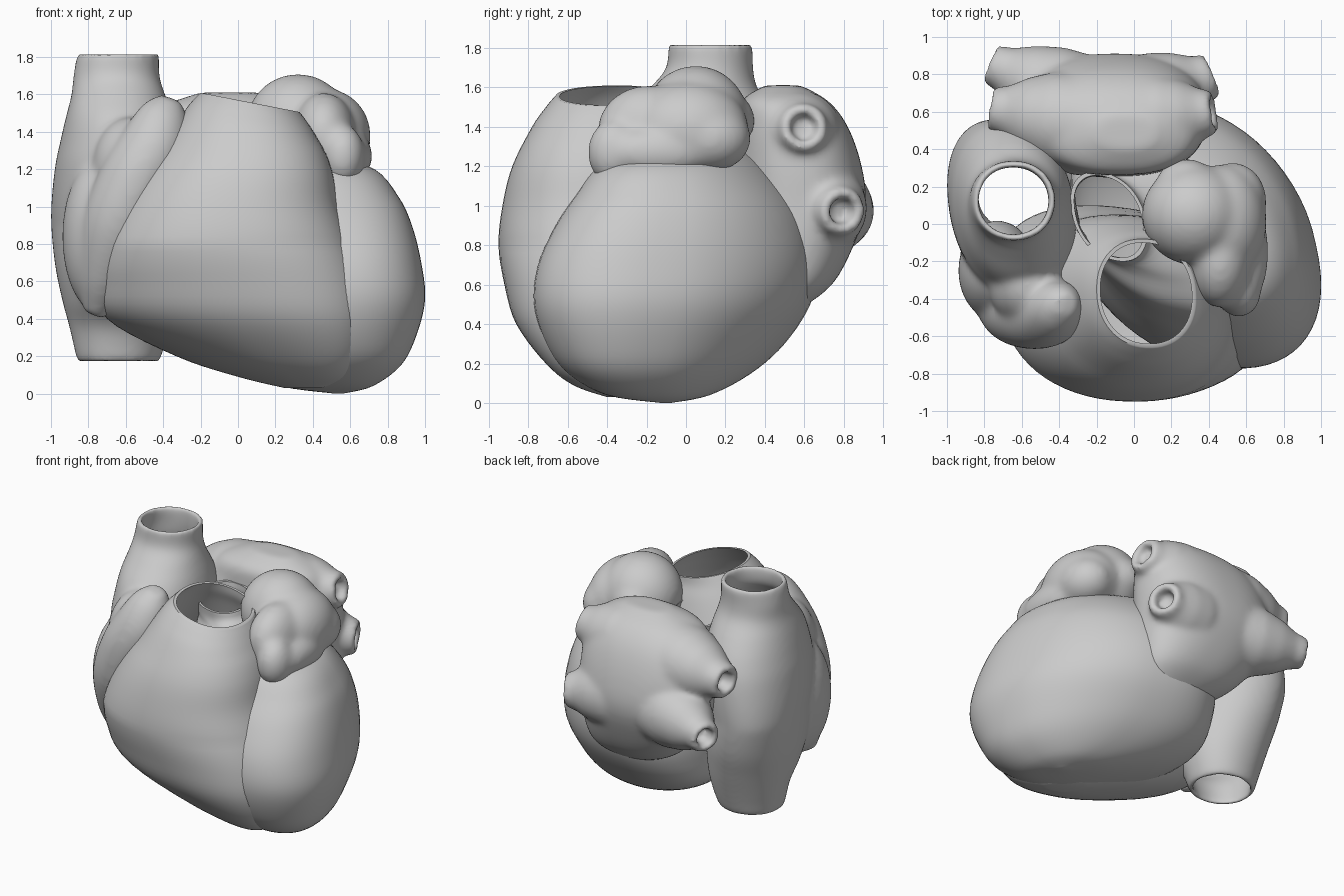
import bpy
import bmesh
import math
from mathutils import Vector, Matrix

cube = bpy.data.objects.get("Cube")
if cube:
    bpy.data.objects.remove(cube)

SEGMENTS = 64
STEPS = 5

tissue = bpy.data.materials.new("pale_grey")
tissue.use_nodes = True
tissue.diffuse_color = (.6, .6, .6, 1)
tissue.node_tree.nodes["Principled BSDF"].inputs["Base Color"].default_value = (.6, .6, .6, 1)


def smooth_rings(rings):
    """Catmull-Rom interpolation between neighbouring rings."""
    result = []
    last = len(rings) - 1
    for i in range(last):
        a, b = rings[max(i - 1, 0)], rings[i]
        c, d = rings[i + 1], rings[min(i + 2, last)]
        for step in range(STEPS):
            t = step / STEPS
            result.append([
                q + t * (r - p) / 2 + t * t * (p - 2.5 * q + 2 * r - s / 2)
                + t ** 3 * (s - p + 3 * (q - r)) / 2
                for p, q, r, s in zip(a, b, c, d)])
    result.append(list(rings[last]))
    return result


def soft_power(value, power):
    return math.copysign(abs(value) ** power, value)


def outline(ring, skew, power, inset=0):
    """Rounded horizontal section filling the given x and y limits."""
    z, x0, x1, y0, y1 = ring
    rx = max((x1 - x0) / 2 - inset, .01)
    ry = max((y1 - y0) / 2 - inset, .01)
    points = []
    for i in range(SEGMENTS):
        angle = math.tau * i / SEGMENTS
        points.append(Vector((
            (x0 + x1) / 2 + rx * soft_power(math.cos(angle), power),
            (y0 + y1) / 2 + ry * soft_power(math.sin(angle + skew(z)), power), z)))
    return points


def skin(bm, loops, ring_closed=False):
    """Bridge successive loops, capping the ends unless they join up."""
    verts = [[bm.verts.new(p) for p in loop] for loop in loops]
    pairs = list(zip(verts, verts[1:]))
    if ring_closed:
        pairs.append((verts[-1], verts[0]))
    else:
        bm.faces.new(verts[0])
        bm.faces.new(verts[-1])
    for low, high in pairs:
        count = len(low)
        for i in range(count):
            j = (i + 1) % count
            bm.faces.new((low[i], low[j], high[j], high[i]))


def add_chamber(bm, rings, skew=lambda z: 0, power=.92, wall=0, open_ends=False):
    rings = smooth_rings(rings)
    loops = [outline(r, skew, power) for r in rings]
    if wall:
        inner = rings if open_ends else [r for r in rings if r[0] > wall + rings[0][0]]
        loops += [outline(r, skew, power, wall) for r in reversed(inner)]
    skin(bm, loops, open_ends)


def add_tube(bm, path):
    """Round tube along points of (x, y, z, radius)."""
    centres = [Vector(p[:3]) for p in path]
    turn = (max(centres, key=lambda c: (c - centres[0]).length) - centres[0]).to_track_quat("Z", "Y")
    loops = []
    for centre, point in zip(centres, path):
        loops.append([centre + turn @ Vector((math.cos(a), math.sin(a), 0)) * point[3]
                      for a in (math.tau * i / SEGMENTS for i in range(SEGMENTS))])
    skin(bm, loops)


def add_vein(bm, root, root_radius, end, radius):
    """Broad shoulder of the atrium tapering to a vein with a hollow mouth."""
    root, end = Vector(root), Vector(end)

    def at(t, r):
        return (*root.lerp(end, t), r)
    add_tube(bm, [at(0, root_radius), at(.4, root_radius * .9),
                  at(.65, (root_radius + radius) / 2), at(.85, radius * 1.12),
                  at(.97, radius), at(1, radius * .92),
                  at(1, radius * .6), at(.8, radius * .5)])


def add_blob(bm, centre, size):
    matrix = Matrix.Translation(centre) @ Matrix.Diagonal((*size, 1))
    bmesh.ops.create_uvsphere(bm, u_segments=32, v_segments=20, radius=1, matrix=matrix)


def finish(name, bm, fuse=0, relax=8):
    bmesh.ops.recalc_face_normals(bm, faces=bm.faces)
    mesh = bpy.data.meshes.new(name)
    bm.to_mesh(mesh)
    bm.free()
    mesh.materials.append(tissue)
    obj = bpy.data.objects.new(name, mesh)
    bpy.context.collection.objects.link(obj)
    if fuse:
        remesh = obj.modifiers.new("Fuse", "REMESH")
        remesh.mode = "VOXEL"
        remesh.voxel_size = fuse
        remesh.use_smooth_shade = True
        relaxing = obj.modifiers.new("Relax", "SMOOTH")
        relaxing.factor = .5
        relaxing.iterations = relax
    else:
        bpy.ops.object.select_all(action="DESELECT")
        obj.select_set(True)
        bpy.context.view_layer.objects.active = obj
        bpy.ops.object.shade_smooth_by_angle(angle=math.radians(50))


# Left ventricle, narrowing upward into the open aortic root
bm = bmesh.new()
add_chamber(bm, [
    (0, .52, .56, -.12, -.08), (.04, .22, .72, -.4, .12), (.15, -.16, .87, -.6, .33),
    (.3, -.36, .95, -.71, .5), (.5, -.38, 1, -.77, .63), (.7, -.36, .98, -.75, .67),
    (.9, -.34, .93, -.66, .63), (1.05, -.34, .86, -.56, .55), (1.2, -.34, .73, -.45, .42),
    (1.28, -.34, .48, -.3, .33), (1.34, -.34, .14, -.21, .28), (1.41, -.34, .07, -.2, .28),
], skew=lambda z: -.35, wall=.02)
finish("left_ventricle", bm)

# Right ventricle, open at the tilted pulmonary outlet
bm = bmesh.new()
add_chamber(bm, [
    (.03, .25, .45, -.4, -.2), (.09, 0, .58, -.57, -.05), (.2, -.33, .66, -.71, .05),
    (.4, -.7, .69, -.86, .1), (.6, -.74, .67, -.92, .08), (.8, -.7, .61, -.95, .05),
    (1, -.62, .54, -.93, .05), (1.2, -.5, .5, -.88, .03), (1.4, -.34, .42, -.78, -.03),
    (1.5, -.26, .37, -.71, -.07), (1.56, -.2, .33, -.66, -.08),
], skew=lambda z: -.07 - .6 * max(0, .8 - z), wall=.02)
for v in bm.verts:
    v.co.z -= max(v.co.z - 1.3, 0) * .75 * (v.co.x - .05)
finish("right_ventricle", bm)

# Right atrium with both great veins passing through, plus its front lobe
bm = bmesh.new()
add_chamber(bm, [
    (.17, -.86, -.42, -.06, .36), (.35, -.9, -.36, -.12, .42), (.5, -.94, -.32, -.26, .47),
    (.7, -.98, -.3, -.38, .53), (.95, -1, -.3, -.43, .56), (1.2, -.98, -.31, -.41, .55),
    (1.35, -.95, -.32, -.36, .51), (1.48, -.92, -.35, -.29, .44), (1.6, -.89, -.39, -.18, .36),
    (1.7, -.88, -.42, -.1, .34), (1.82, -.86, -.42, -.09, .34),
], skew=lambda z: -.3 * max(0, 1 - abs(z - .9) / .65), power=.96, wall=.035, open_ends=True)
add_tube(bm, smooth_rings([
    (-.36, -.43, 1.58, .06), (-.39, -.45, 1.5, .13), (-.44, -.47, 1.35, .18),
    (-.54, -.47, 1.15, .2), (-.65, -.44, .88, .19), (-.73, -.37, .6, .13),
    (-.77, -.31, .42, .06)]))
add_blob(bm, (-.73, -.25, .84), (.21, .27, .42))
add_blob(bm, (-.57, -.32, 1.2), (.21, .23, .28))
finish("right_atrium", bm, fuse=.017, relax=20)

# Left atrium with four vein stubs
bm = bmesh.new()
add_chamber(bm, [
    (.47, -.08, .27, .35, .57), (.6, -.32, .36, .3, .74), (.8, -.5, .39, .25, .85),
    (1, -.59, .39, .25, .91), (1.2, -.6, .39, .25, .89), (1.4, -.55, .37, .26, .82),
    (1.53, -.42, .3, .28, .72), (1.61, -.2, .12, .4, .58)], power=.84)
add_vein(bm, (0, .54, 1.33), .26, (.43, .6, 1.4), .12)
add_vein(bm, (0, .62, 1), .27, (.42, .8, .97), .12)
add_vein(bm, (-.25, .53, 1.3), .28, (-.77, .62, 1.27), .12)
add_vein(bm, (-.25, .64, 1), .26, (-.77, .86, .95), .11)
finish("left_atrium", bm, fuse=.018, relax=14)

# Left atrial lobe draped over the shoulder of the ventricle
bm = bmesh.new()
for centre, size in (
        ((.32, .05, 1.43), (.28, .27, .28)), ((.47, .01, 1.38), (.24, .31, .25)),
        ((.46, -.19, 1.38), (.17, .26, .23)), ((.56, -.36, 1.27), (.12, .14, .17)),
        ((.53, .12, 1.34), (.18, .21, .17)), ((.6, -.15, 1.27), (.12, .28, .13)),
        ((.28, .22, 1.43), (.16, .13, .14))):
    add_blob(bm, centre, size)
finish("left_atrial_lobe", bm, fuse=.018, relax=24)
